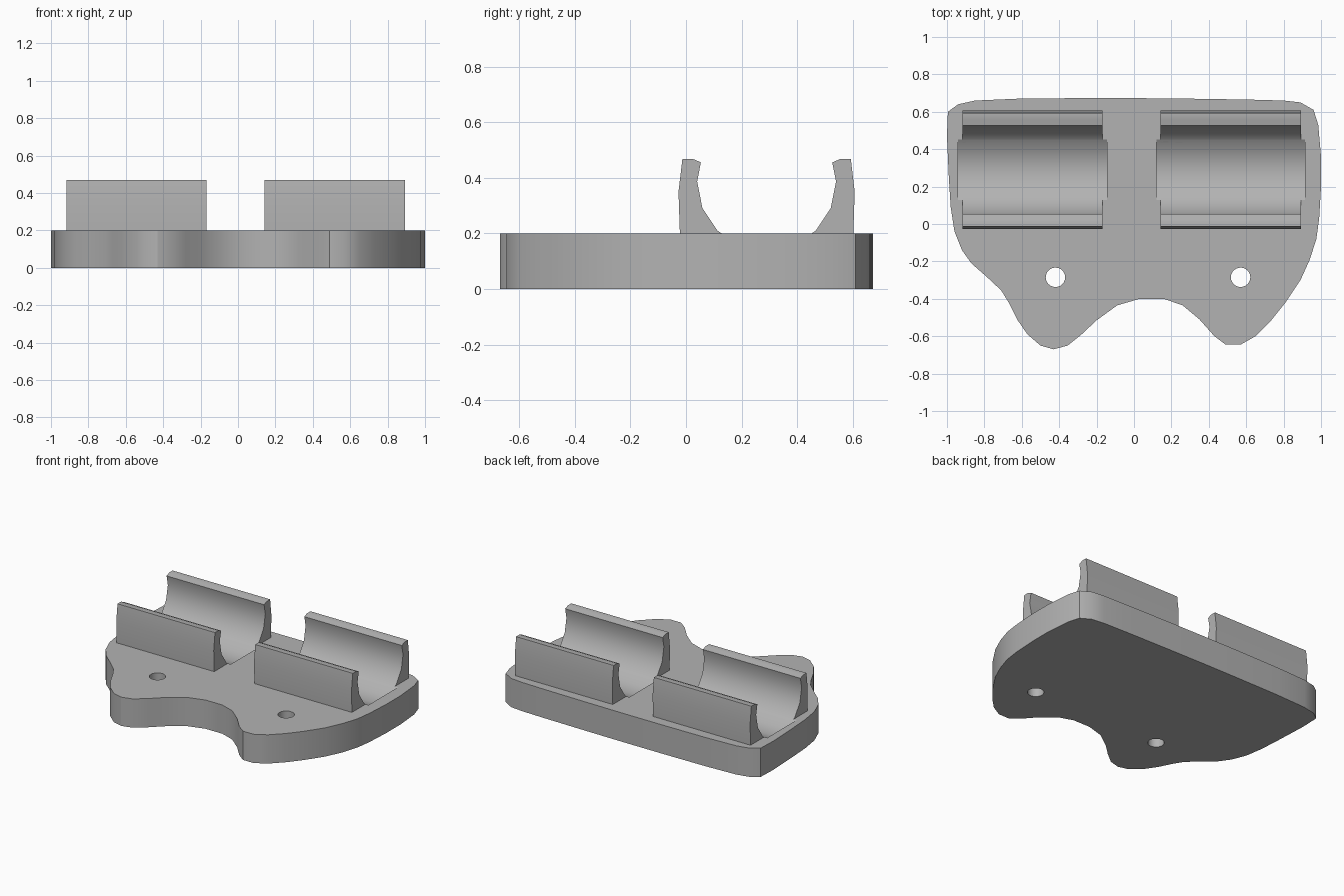
import bpy, bmesh, math
from mathutils import Matrix, Vector

cube = bpy.data.objects.get("Cube")
if cube:
    bpy.data.objects.remove(cube, do_unlink=True)

# One plain grey for everything
grey = bpy.data.materials.new("matte grey")
grey.use_nodes = True
colour = (0.45, 0.45, 0.45, 1)
grey.diffuse_color = colour
grey.node_tree.nodes["Principled BSDF"].inputs["Base Color"].default_value = colour


def prism(name, points, direction):
    """Extrude a closed flat outline along a direction."""
    bm = bmesh.new()
    face = bm.faces.new([bm.verts.new(p) for p in points])
    out = bmesh.ops.extrude_face_region(bm, geom=[face])
    moved = [g for g in out["geom"] if isinstance(g, bmesh.types.BMVert)]
    bmesh.ops.translate(bm, verts=moved, vec=Vector(direction))
    bmesh.ops.recalc_face_normals(bm, faces=bm.faces)
    return make_object(name, bm)


def rod(name, radius, length, sides, matrix):
    bm = bmesh.new()
    bmesh.ops.create_cone(bm, cap_ends=True, segments=sides, radius1=radius,
                          radius2=radius, depth=length, matrix=matrix)
    return make_object(name, bm)


def make_object(name, bm):
    mesh = bpy.data.meshes.new(name)
    bm.to_mesh(mesh)
    bm.free()
    mesh.materials.append(grey)
    obj = bpy.data.objects.new(name, mesh)
    bpy.context.collection.objects.link(obj)
    return obj


def activate(obj):
    bpy.ops.object.select_all(action="DESELECT")
    obj.select_set(True)
    bpy.context.view_layer.objects.active = obj


def cut(obj, cutter):
    mod = obj.modifiers.new("cut", "BOOLEAN")
    mod.operation = "DIFFERENCE"
    mod.solver = "EXACT"
    mod.object = cutter
    activate(obj)
    bpy.ops.object.modifier_apply(modifier=mod.name)


# Plate outline in hundredths, clockwise from the back centre
outline = [
    (0, 67.3), (30, 67), (62, 66.5), (80, 66), (89, 65), (96, 61), (98.5, 53),
    (100, 36), (100, 20), (99, 3), (97.5, -8), (94, -19), (89, -30), (81, -42),
    (73, -52), (65, -60), (57, -64.5), (49, -64.5), (43, -60), (35, -51),
    (26, -43.5), (16, -40), (3, -40), (-9, -43.5), (-20, -51.5), (-28, -59),
    (-35.5, -65), (-43, -67), (-50, -65), (-57, -59), (-62.5, -51), (-67, -42),
    (-71, -35.5), (-79, -28), (-87, -21), (-92, -14), (-96, -4), (-98, 9),
    (-99, 25), (-100, 47), (-99.5, 60), (-94, 64), (-85, 66), (-62, 67), (-30, 67.3)]
plate = prism("base_plate", [(x / 100, y / 100, 0) for x, y in outline], (0, 0, 0.2))

# Screw holes
for x in (-0.42, 0.57):
    drill = rod("hole_cutter", 0.052, 1, 24, Matrix.Translation((x, -0.285, 0)))
    cut(plate, drill)
    bpy.data.objects.remove(drill, do_unlink=True)

# Clips: mirrored side profile around the channel axis, hollowed by a rod
axis_y, axis_z = 0.29, 0.387
half = [(0.312, 0.19), (0.312, 0.2), (0.317, 0.35), (0.303, 0.468), (0.265, 0.468), (0.237, 0.456)]
profile = half + [(-y, z) for y, z in reversed(half)]
parts = [plate]
for side, x in (("right", -0.543), ("left", 0.517)):
    clip = prism(side + "_clip", [(x - 0.375, axis_y + y, z) for y, z in profile], (0.75, 0, 0))
    channel = rod("channel_cutter", 0.25, 0.795, 16,
                  Matrix.Translation((x, axis_y, axis_z)) @ Matrix.Rotation(math.pi / 2, 4, "Y"))
    for obj in (clip, plate):
        cut(obj, channel)
    bpy.data.objects.remove(channel, do_unlink=True)
    parts.append(clip)

# Smooth curved walls, keep edges crisp
for obj in parts:
    activate(obj)
    bpy.ops.object.shade_smooth_by_angle(angle=math.radians(30))
